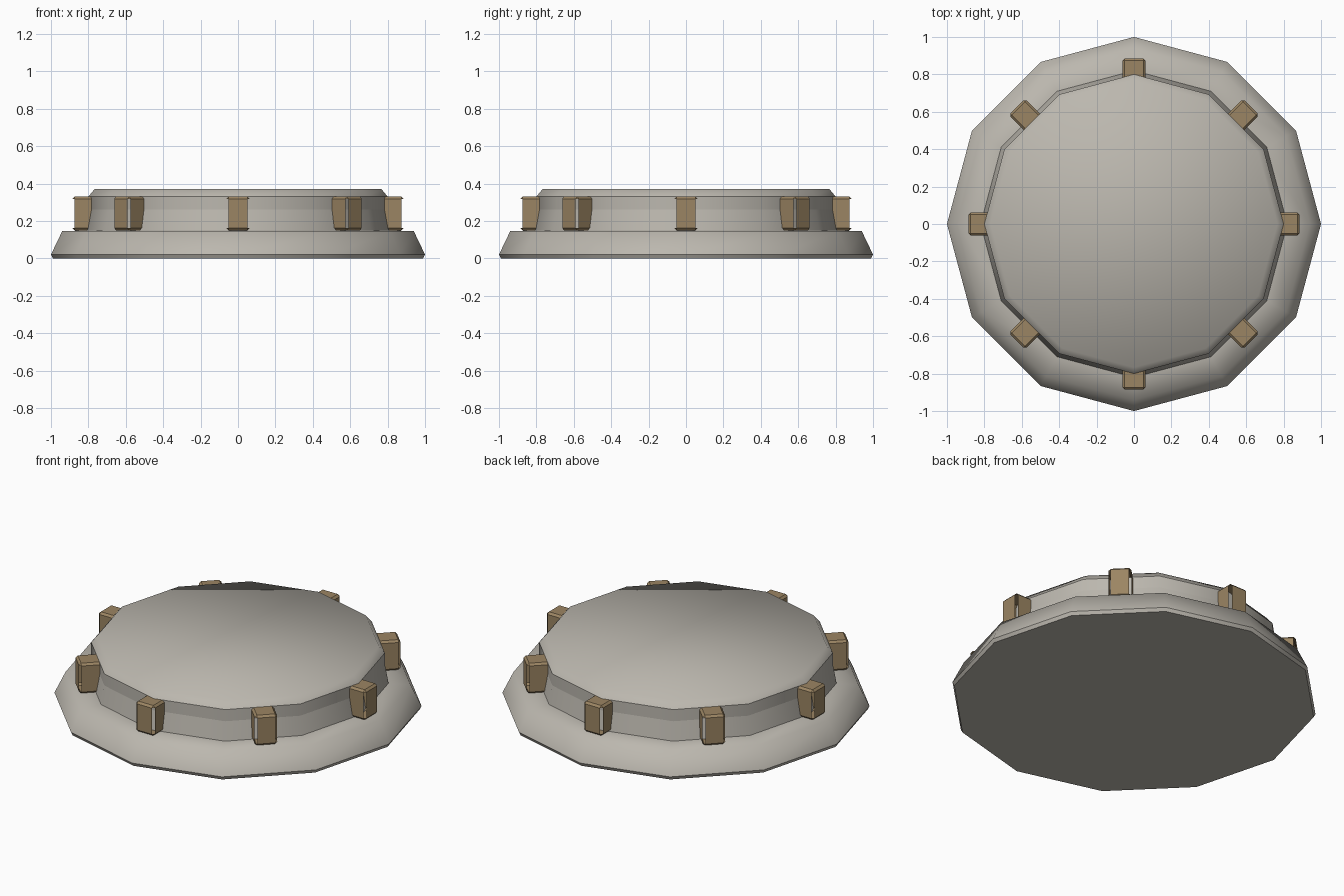
import bpy, bmesh
from math import sin, cos, pi
from mathutils import Matrix

default = bpy.data.objects.get("Cube")
if default:
    bpy.data.objects.remove(default)


def material(name, rgb):
    m = bpy.data.materials.new(name)
    m.use_nodes = True
    m.diffuse_color = (*rgb, 1)
    m.node_tree.nodes["Principled BSDF"].inputs["Base Color"].default_value = (*rgb, 1)
    return m


stone = material("pale stone", (0.50, 0.475, 0.425))
wood = material("tan wood", (0.33, 0.235, 0.125))


def add_object(name, bm, mat):
    mesh = bpy.data.meshes.new(name)
    bm.to_mesh(mesh)
    bm.free()
    mesh.materials.append(mat)
    obj = bpy.data.objects.new(name, mesh)
    bpy.context.collection.objects.link(obj)
    return obj


def lathe(name, profile, sharp_rings, sides=12):
    """Closed twelve-sided solid from (radius, height) pairs."""
    bm = bmesh.new()
    rings = [[bm.verts.new((r * cos(2 * pi * i / sides), r * sin(2 * pi * i / sides), z))
              for i in range(sides)] for r, z in profile]
    for low, high in zip(rings, rings[1:]):
        for i in range(sides):
            j = (i + 1) % sides
            bm.faces.new((low[i], low[j], high[j], high[i])).smooth = True
    bm.faces.new(rings[0][::-1])
    bm.faces.new(rings[-1]).smooth = True
    for k in sharp_rings:
        for i in range(sides):
            bm.edges.get((rings[k][i], rings[k][(i + 1) % sides])).smooth = False
    return add_object(name, bm, stone)


# Sloping plinth and the stepped drum on top of it
lathe("base_plinth", [(0.99, 0), (1.0, 0.02), (0.94, 0.145), (0.80, 0.15)], [0, 1])
lathe("upper_drum", [(0.82, 0.15), (0.80, 0.26), (0.80, 0.33), (0.767, 0.37)], [0, 1, 2])


# Wooden blocks around the drum, with open slits at their upright corners
def block(name, angle):
    bm = bmesh.new()
    bmesh.ops.create_cube(bm, size=1, matrix=Matrix.Translation((0.823, 0, 0.24))
                          @ Matrix.Diagonal((0.125, 0.124, 0.18, 1)))
    bmesh.ops.bevel(bm, geom=bm.edges[:], offset=0.012, segments=1, affect='EDGES')
    bm.normal_update()
    slits = [f for f in bm.faces if abs(f.normal.z) < 0.1
             and abs(f.normal.x) > 0.3 and abs(f.normal.y) > 0.3]
    bmesh.ops.delete(bm, geom=slits, context='FACES_ONLY')
    bm.transform(Matrix.Rotation(angle, 4, 'Z'))
    add_object(name, bm, wood)


for i in range(8):
    block(f"wooden_block_{i + 1}", i * pi / 4)
